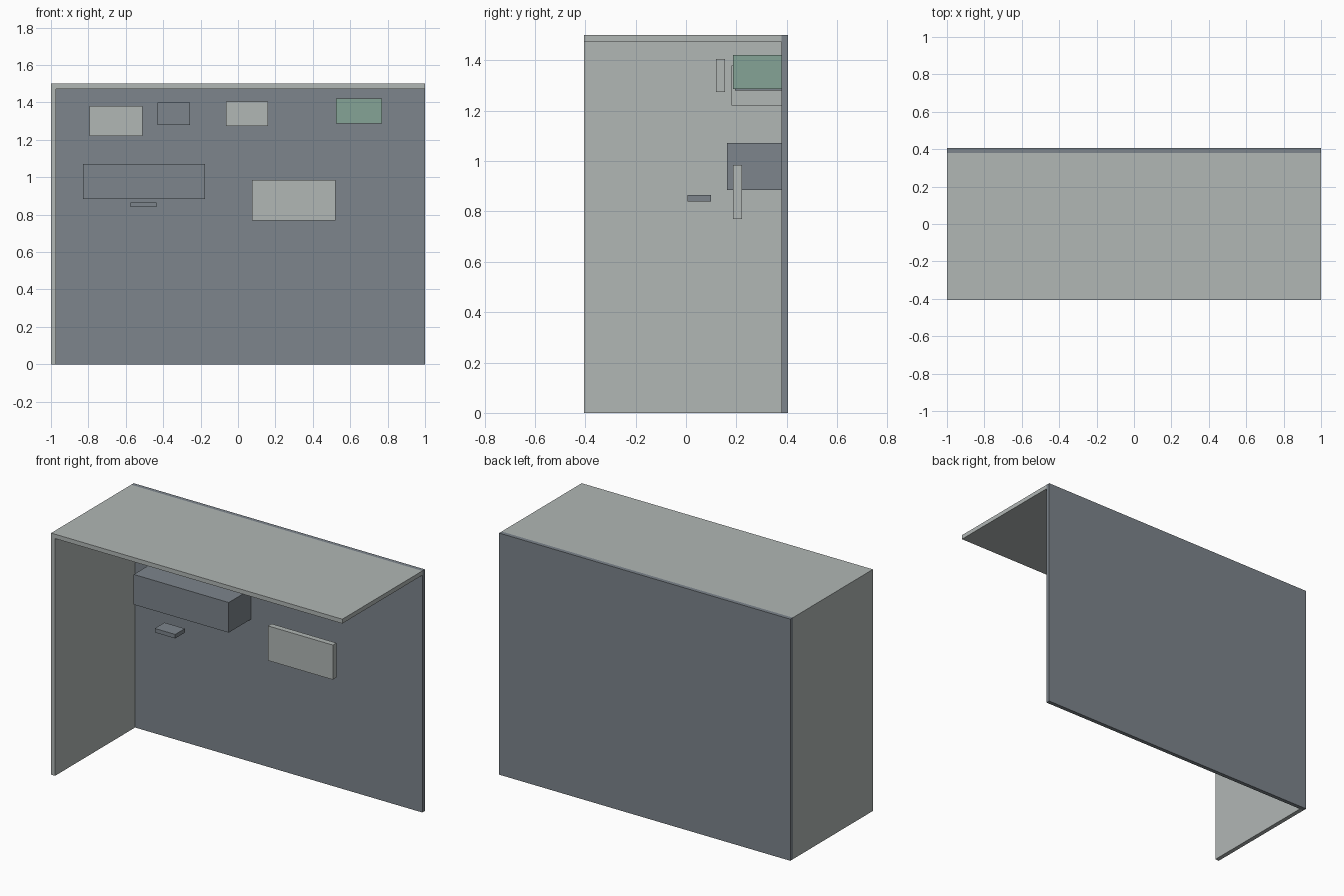
import bpy

if "Cube" in bpy.data.objects:
    bpy.data.objects.remove(bpy.data.objects["Cube"])


def colour(name, rgb):
    """Make a flat material from sRGB 0-255 values."""
    mat = bpy.data.materials.new(name)
    lin = [((c / 255 + 0.055) / 1.055) ** 2.4 for c in rgb]
    mat.diffuse_color = (*lin, 1.0)
    mat.use_nodes = True
    mat.node_tree.nodes["Principled BSDF"].inputs["Base Color"].default_value = mat.diffuse_color
    return mat


def box(name, x, y, z, mat):
    """Add a box spanning the given x, y and z ranges."""
    centre = [(a + b) / 2 for a, b in (x, y, z)]
    bpy.ops.mesh.primitive_cube_add(size=1, location=centre)
    obj = bpy.context.object
    obj.name = name
    obj.scale = [b - a for a, b in (x, y, z)]
    bpy.ops.object.transform_apply(location=False, rotation=False, scale=True)
    obj.data.materials.append(mat)
    return obj


slate = colour("slate grey", (125, 133, 140))
pale = colour("pale grey", (177, 183, 181))
green = colour("sage green", (133, 163, 150))

FRONT, WALL, BACK = -0.405, 0.38, 0.405   # depth of the room shell
HEIGHT, THICK = 1.50, 0.027

# Room shell: back wall, one side wall and the ceiling
box("back_wall", (-1, 1), (WALL, BACK), (0, HEIGHT), slate)
box("side_wall", (-1, -1 + THICK), (FRONT, WALL), (0, HEIGHT - THICK), pale)
box("ceiling", (-1, 1), (FRONT, WALL), (HEIGHT - THICK, HEIGHT), pale)

# Upper row of wall boxes
box("upper_box_left", (-0.795, -0.51), (0.18, WALL), (1.22, 1.38), pale)
box("upper_box_dark", (-0.43, -0.257), (0.195, WALL), (1.28, 1.40), slate)
box("upper_panel", (-0.065, 0.16), (0.12, 0.155), (1.275, 1.405), pale)
box("upper_box_green", (0.525, 0.77), (0.187, WALL), (1.287, 1.422), green)

# Large cabinet, small floating tray and screen
box("cabinet", (-0.83, -0.177), (0.162, WALL), (0.885, 1.072), slate)
box("tray", (-0.575, -0.435), (0.005, 0.10), (0.84, 0.865), slate)
box("screen", (0.075, 0.52), (0.187, 0.222), (0.77, 0.985), pale)
